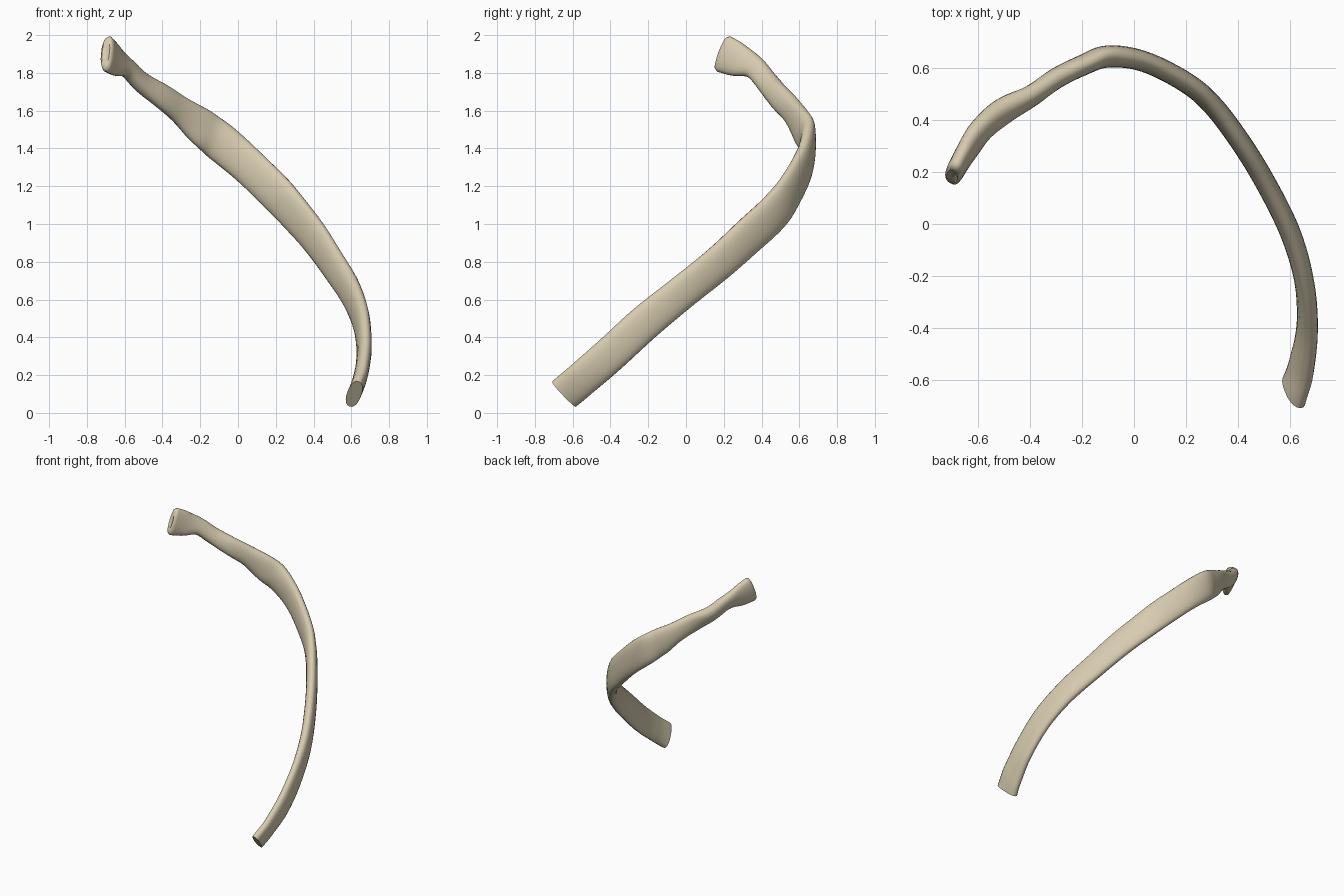
import bpy
import bmesh
import math
from mathutils import Vector

cube = bpy.data.objects.get("Cube")
if cube:
    bpy.data.objects.remove(cube, do_unlink=True)

# Bone colour
bone = bpy.data.materials.new("pale_bone")
bone.use_nodes = True
colour = (0.68, 0.60, 0.43, 1)
bone.diffuse_color = colour
shader = bone.node_tree.nodes["Principled BSDF"]
shader.inputs["Base Color"].default_value = colour
shader.inputs["Roughness"].default_value = 0.7

# Stations from head to front end: x, y, z, width, thickness, outward roll in degrees
STATIONS = [
    (-.69, .2, 1.9, .2, .07, 5),
    (-.65, .27, 1.87, .18, .075, 10),
    (-.59, .36, 1.83, .125, .08, 25),
    (-.51, .43, 1.75, .12, .09, 30),
    (-.4, .49, 1.675, .135, .08, 10),
    (-.3, .56, 1.6, .15, .08, 0),
    (-.2, .61, 1.52, .195, .08, 0),
    (-.1, .645, 1.44, .205, .085, 0),
    (.04, .625, 1.32, .2, .08, 0),
    (.2, .545, 1.165, .205, .08, 0),
    (.3, .46, 1.055, .205, .08, 0),
    (.4, .33, .935, .2, .08, 0),
    (.5, .17, .79, .19, .08, 0),
    (.6, -.03, .63, .185, .08, 0),
    (.655, -.22, .475, .19, .075, 3),
    (.667, -.4, .31, .19, .075, 10),
    (.645, -.55, .18, .19, .075, 22),
    (.615, -.645, .1, .19, .075, 28),
]
STEPS = 6
SIDES = 20


def blend(a, b, c, d, t):
    """Smooth interpolation between b and c."""
    return 0.5 * (2 * b + (c - a) * t + (2 * a - 5 * b + 4 * c - d) * t * t
                  + (3 * b - a - 3 * c + d) * t ** 3)


def refine(stations):
    last = len(stations) - 1
    result = []
    for i in range(last):
        near = [stations[min(max(i + k, 0), last)] for k in (-1, 0, 1, 2)]
        for step in range(STEPS):
            result.append([blend(*values, step / STEPS) for values in zip(*near)])
    result.append(list(stations[-1]))
    return result


def soft_power(value, power):
    return math.copysign(abs(value) ** power, value)


def make_ring(bm, centre, tangent, width, thickness, roll):
    """Flattened oval standing across the path, its top leaning outward by roll."""
    up = Vector((0, 0, 1))
    up = (up - tangent * up.dot(tangent)).normalized()
    out = up.cross(tangent)
    angle = math.radians(roll)
    high = up * math.cos(angle) + out * math.sin(angle)
    side = out * math.cos(angle) - up * math.sin(angle)
    ring = []
    for k in range(SIDES):
        a = math.tau * k / SIDES
        ring.append(bm.verts.new(
            centre + high * (width / 2 * soft_power(math.cos(a), 0.9))
            + side * (thickness / 2 * soft_power(math.sin(a), 0.85))))
    return ring


def bridge(bm, first, second):
    for k in range(SIDES):
        n = (k + 1) % SIDES
        bm.faces.new((first[k], first[n], second[n], second[k]))


# Curved rib shaft
path = refine(STATIONS)
points = [Vector(p[:3]) for p in path]
bm = bmesh.new()
rings = []
for i, p in enumerate(path):
    tangent = (points[min(i + 1, len(path) - 1)] - points[max(i - 1, 0)]).normalized()
    rings.append(make_ring(bm, points[i], tangent, *p[3:]))
for first, second in zip(rings, rings[1:]):
    bridge(bm, first, second)

# Rounded head with a shallow dished tip
outward = (points[0] - points[1]).normalized()
previous = rings[0]
for scale, push in ((0.9, 0.016), (0.65, 0.022), (0.3, 0.014)):
    ring = [bm.verts.new(points[0] + (v.co - points[0]) * scale + outward * push)
            for v in rings[0]]
    bridge(bm, previous, ring)
    previous = ring
bm.faces.new(previous)

# Flat cut at the front end
bm.faces.new(rings[-1])
bmesh.ops.recalc_face_normals(bm, faces=bm.faces[:])

mesh = bpy.data.meshes.new("rib_bone")
bm.to_mesh(mesh)
bm.free()
mesh.materials.append(bone)
rib = bpy.data.objects.new("rib_bone", mesh)
bpy.context.collection.objects.link(rib)

# Smooth shading with a crisp cut edge
bpy.ops.object.select_all(action="DESELECT")
rib.select_set(True)
bpy.context.view_layer.objects.active = rib
bpy.ops.object.shade_smooth_by_angle(angle=math.radians(50))
